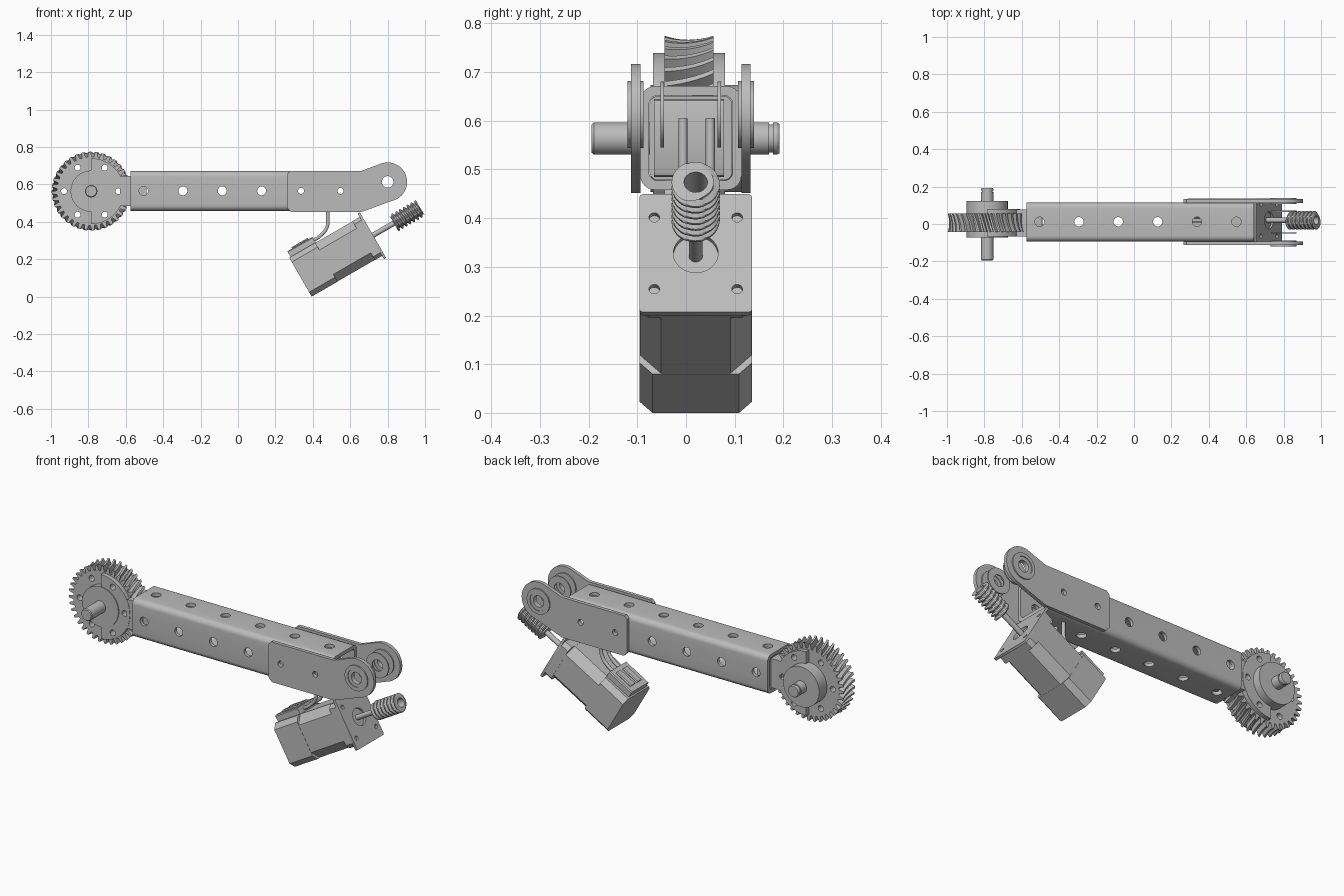
import bpy, bmesh, math
from mathutils import Matrix, Vector

cube = bpy.data.objects.get("Cube")
if cube:
    bpy.data.objects.remove(cube, do_unlink=True)

steel = bpy.data.materials.new("plain_grey")
steel.use_nodes = True
steel.diffuse_color = (0.5, 0.5, 0.5, 1)
steel.node_tree.nodes["Principled BSDF"].inputs["Base Color"].default_value = (0.5, 0.5, 0.5, 1)


def frame(x, y, z, origin=(0, 0, 0)):
    m = Matrix((x, y, z)).transposed().to_4x4()
    m.translation = origin
    return m


# Frames: local z is the direction of extrusion
S, C = math.sin(math.radians(30)), math.cos(math.radians(30))
SIDE = frame((1, 0, 0), (0, 0, 1), (0, 1, 0))
BEAM = frame((0, 1, 0), (0, 0, 1), (1, 0, 0))
TOP = frame((1, 0, 0), (0, 1, 0), (0, 0, 1))
MOTOR = frame((0, 1, 0), (-S, 0, C), (C, 0, S), (0.722, 0.02, 0.328))
WHEEL = (-0.785, 0.5635)
PIVOT = (0.80, 0.613)
parts = []


def loft(name, rings, m):
    """Skin a stack of equal point rings and cap both ends."""
    bm = bmesh.new()
    rows = [[bm.verts.new(m @ Vector(p)) for p in ring] for ring in rings]
    n = len(rows[0])
    for a, b in zip(rows, rows[1:]):
        for i in range(n):
            bm.faces.new((a[i], a[(i + 1) % n], b[(i + 1) % n], b[i]))
    bm.faces.new(rows[0])
    bm.faces.new(rows[-1])
    bmesh.ops.recalc_face_normals(bm, faces=bm.faces)
    me = bpy.data.meshes.new(name)
    bm.to_mesh(me)
    bm.free()
    me.materials.append(steel)
    ob = bpy.data.objects.new(name, me)
    bpy.context.collection.objects.link(ob)
    parts.append(ob)
    return ob


def prism(name, pts, a, b, m):
    return loft(name, [[(x, y, z) for x, y in pts] for z in (a, b)], m)


def arc(cx, cy, r, a0, a1, n):
    return [(cx + r * math.cos(math.radians(a0 + (a1 - a0) * i / n)),
             cy + r * math.sin(math.radians(a0 + (a1 - a0) * i / n))) for i in range(n + 1)]


def lathe(name, center, profile, m, n=40):
    return loft(name, [[(x, y, z) for x, y in arc(*center, r, 0, 360, n)[:-1]] for r, z in profile], m)


def disc(name, center, r, a, b, m, n=40):
    return lathe(name, center, [(r, a), (r, b)], m, n)


def rounded(cx, cy, w, h, r, n=6):
    """Rectangle with rounded corners; n=1 gives chamfers."""
    pts = []
    for k, (sx, sy) in enumerate(((1, 1), (-1, 1), (-1, -1), (1, -1))):
        pts += arc(cx + sx * (w / 2 - r), cy + sy * (h / 2 - r), r, 90 * k, 90 * k + 90, n)
    return pts


def cut(ob, *cutters):
    for c in cutters:
        mod = ob.modifiers.new("cut", "BOOLEAN")
        mod.operation, mod.solver, mod.object = "DIFFERENCE", "EXACT", c
    dg = bpy.context.evaluated_depsgraph_get()
    dg.update()
    me = bpy.data.meshes.new_from_object(ob.evaluated_get(dg))
    ob.modifiers.clear()
    ob.data = me
    for c in cutters:
        parts.remove(c)
        bpy.data.objects.remove(c, do_unlink=True)


# Square tube with rows of drilled holes
tube = prism("beam_tube", rounded(0.01, 0.5645, 0.208, 0.213, 0.03), -0.575, 0.64, BEAM)
hole_x = [-0.505 + 0.2105 * i for i in range(6)]
cut(tube, prism("bore", rounded(0.01, 0.5645, 0.172, 0.175, 0.018), -1, 1, BEAM))
cut(tube, *[disc("hole", (x, 0.565), 0.024, -1, 1, SIDE, 24) for x in hole_x],
    *[disc("hole", (x, 0.012), 0.025, 0, 1, TOP, 24) for x in hole_x])

# Side brackets with their bearings
outline = ([(0.28, 0.672), (0.66, 0.672)] + arc(*PIVOT, 0.104, 112, -78, 28)
           + [(0.66, 0.452), (0.285, 0.452), (0.265, 0.472), (0.265, 0.657)])
for name, side in (("right", -1), ("left", 1)):
    def span(a, b):
        return sorted((0.01 + side * a, 0.01 + side * b))
    arm = prism(name + "_bracket", outline, *span(0.1035, 0.123), SIDE)
    cut(arm, disc("hole", PIVOT, 0.06, -1, 1, SIDE),
        *[disc("hole", (x, 0.565), 0.016, -1, 1, SIDE, 20) for x in hole_x[4:]])
    for part, r, hole, a, b in (("_bearing_outer_race", 0.069, 0.05, 0.097, 0.13),
                                ("_bearing_inner_race", 0.052, 0.031, 0.1, 0.126),
                                ("_bearing_washer", 0.068, 0.031, 0.055, 0.062)):
        ring = disc(name + part, PIVOT, r, *span(a, b), SIDE)
        cut(ring, disc("hole", PIVOT, hole, -1, 1, SIDE))

# Worm wheel: helical teeth with a hollow throat
TEETH, HALF = 36, 0.05
rings = []
for k in range(9):
    t = k / 4 - 1
    throat = 0.008 * (1 - t * t)
    ring = []
    for i in range(TEETH):
        for off, r in ((0, 0.183), (0.32, 0.183), (0.5, 0.211), (0.82, 0.211)):
            a = 2 * math.pi * (i + off) / TEETH + 0.075 * t
            ring.append((WHEEL[0] + (r - throat) * math.cos(a),
                         WHEEL[1] + (r - throat) * math.sin(a), 0.006 + t * HALF))
    rings.append(ring)
wheel = loft("worm_wheel", rings, SIDE)

# Half-round carrier and neck that plug the wheel into the tube
carrier = prism("wheel_carrier", arc(*WHEEL, 0.176, -90, 90, 32), -0.068, 0.08, SIDE)
for ob in (wheel, carrier):
    cut(ob, *[disc("hole", p, 0.016, -1, 1, SIDE, 20)
              for p in arc(*WHEEL, 0.145, 0, 300, 5)])
prism("carrier_neck", rounded(-0.56, 0.565, 0.14, 0.16, 0.01, 2), -0.066, 0.078, SIDE)
prism("tube_plug", rounded(0.01, 0.5645, 0.17, 0.173, 0.018), -0.57, -0.53, BEAM)
disc("wheel_hub", WHEEL, 0.11, -0.073, 0.123, SIDE, 56)
lathe("wheel_shaft", WHEEL, [(0.029, -0.194), (0.033, -0.189), (0.033, 0.17), (0.029, 0.17),
                             (0.029, 0.179), (0.033, 0.179), (0.033, 0.187), (0.03, 0.192)], SIDE)

# Motor: chamfered caps around a slimmer core
prism("motor_rear_cap", rounded(0, 0, 0.232, 0.24, 0.027, 1), -0.448, -0.288, MOTOR)
prism("motor_core", rounded(0, 0, 0.23, 0.238, 0.044, 1), -0.29, -0.056, MOTOR)
prism("motor_front_cap", rounded(0, 0, 0.232, 0.24, 0.02, 1), -0.058, -0.012, MOTOR)
plate = prism("motor_plate", rounded(0, 0, 0.232, 0.28, 0.008, 2), -0.013, 0, MOTOR)
cut(plate, disc("hole", (0, 0), 0.046, -0.1, 0.1, MOTOR),
    *[disc("hole", (x, y), 0.011, -0.1, 0.1, MOTOR, 20) for x in (-0.085, 0.085) for y in (-0.085, 0.085)])
disc("motor_shaft", (0, 0), 0.014, -0.02, 0.2, MOTOR, 24)

# Connector block on the motor, with two cables bent up into the tube
prism("connector_block", rounded(0, 0.132, 0.15, 0.045, 0.005, 1), -0.44, -0.285, MOTOR)
for side, x in (("right", -0.026), ("left", 0.03)):
    prism(side + "_connector_plug", rounded(x, 0.14, 0.04, 0.045, 0.005, 1), -0.41, -0.31, MOTOR)
    cu = bpy.data.curves.new(side + "_cable", "CURVE")
    cu.dimensions, cu.bevel_depth, cu.bevel_resolution, cu.use_fill_caps = "3D", 0.0095, 3, True
    path = ((0.39, 0.293), (0.44, 0.325), (0.475, 0.37), (0.48, 0.43), (0.47, 0.605))
    spline = cu.splines.new("BEZIER")
    spline.bezier_points.add(len(path) - 1)
    for bp, (px, pz) in zip(spline.bezier_points, path):
        bp.co = (px, 0.02 + x, pz)
        bp.handle_left_type = bp.handle_right_type = "AUTO"
    cu.materials.append(steel)
    bpy.context.collection.objects.link(bpy.data.objects.new(side + "_cable", cu))

# Worm screw: the radius follows a helix along the shaft
TURNS, PER, SEG = 7, 8, 40
START, LENGTH = 0.128, 0.164
rings = []
for k in range(TURNS * PER + 1):
    ring = []
    for i in range(SEG):
        phase = (k / PER - i / SEG) % 1
        rise = min(1, max(0, 2 - abs(phase - 0.5) * 6))
        r, a = 0.037 + 0.0125 * rise, 2 * math.pi * i / SEG
        ring.append((r * math.cos(a), r * math.sin(a), START + LENGTH * k / (TURNS * PER)))
    rings.append(ring)
worm = loft("worm_screw", rings, MOTOR)
cut(worm, disc("bore", (0, 0), 0.024, 0.19, 0.4, MOTOR))

# Smooth the curved faces and keep the edges crisp
bpy.ops.object.select_all(action="DESELECT")
for ob in parts:
    ob.select_set(True)
bpy.context.view_layer.objects.active = parts[0]
bpy.ops.object.shade_smooth_by_angle(angle=math.radians(30))
